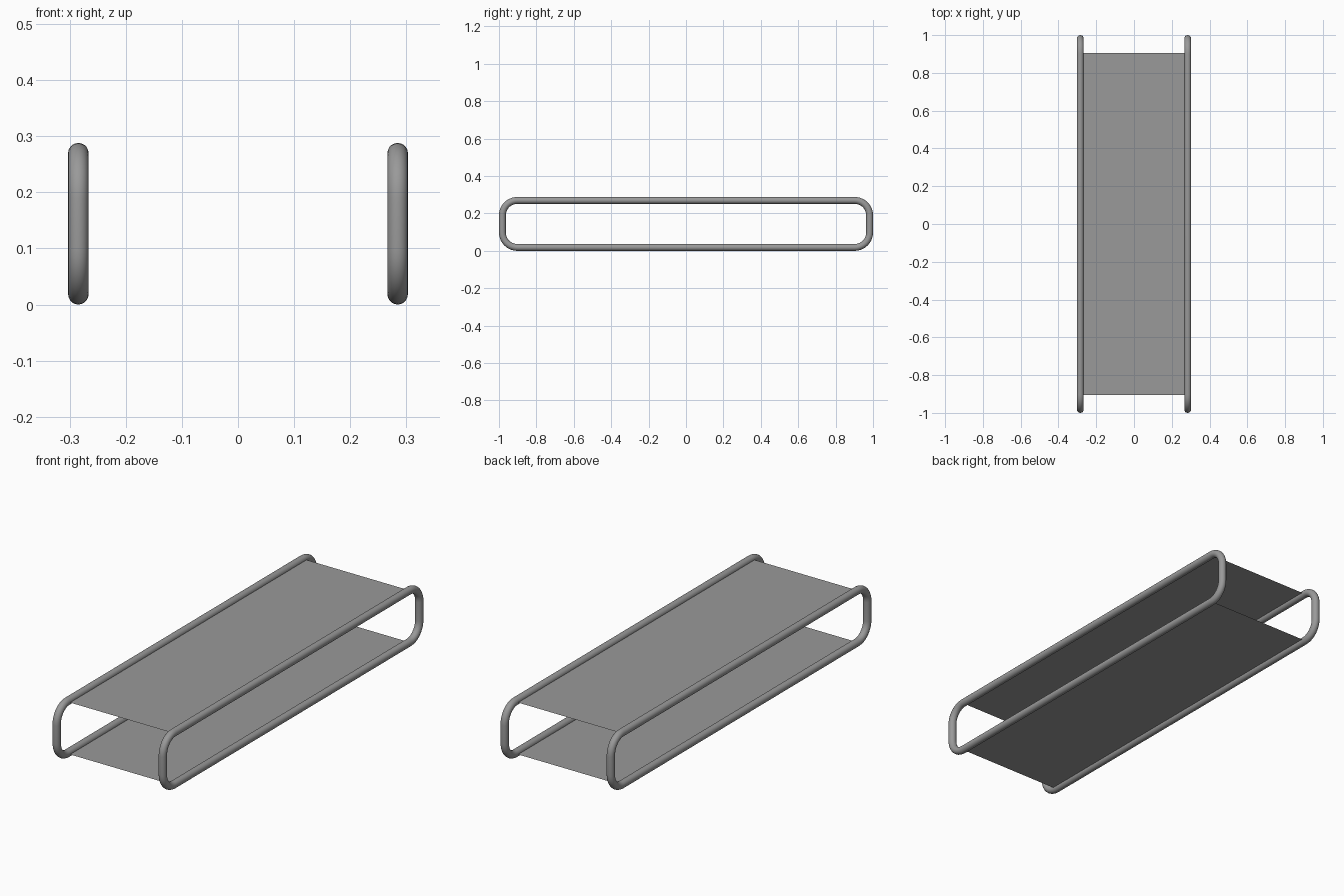
import bpy
from math import cos, sin, pi
from mathutils import Vector

cube = bpy.data.objects.get("Cube")
if cube:
    bpy.data.objects.remove(cube)

TUBE = 0.0183        # tube radius
RAIL_X = 0.2845      # rail centre line
HALF_LEN = 1 - TUBE
LOW, HIGH = TUBE, 0.288 - TUBE
BEND = 0.08          # bend radius of the centre line
SHEET_Y = 0.905

grey = bpy.data.materials.new("grey_metal")
grey.use_nodes = True
colour = (0.32, 0.32, 0.32, 1)
grey.diffuse_color = colour
grey.node_tree.nodes["Principled BSDF"].inputs["Base Color"].default_value = colour


def add_mesh(name, verts, faces):
    mesh = bpy.data.meshes.new(name)
    mesh.from_pydata(verts, [], faces)
    mesh.materials.append(grey)
    obj = bpy.data.objects.new(name, mesh)
    bpy.context.collection.objects.link(obj)
    return obj


def rounded_loop(steps=10):
    """Centre-line points and outward normals of the rail, in the YZ plane."""
    mid = (LOW + HIGH) / 2
    corners = [(1, 1), (-1, 1), (-1, -1), (1, -1)]
    loop = []
    for quarter, (sy, sz) in enumerate(corners):
        centre = Vector((0, sy * (HALF_LEN - BEND), mid + sz * ((HIGH - LOW) / 2 - BEND)))
        for i in range(steps + 1):
            a = (quarter + i / steps) * pi / 2
            out = Vector((0, cos(a), sin(a)))
            loop.append((centre + out * BEND, out))
    return loop


def add_rail(name, x, sides=20):
    """Sweep a round section around the closed loop."""
    loop = rounded_loop()
    verts = []
    for point, out in loop:
        for k in range(sides):
            a = 2 * pi * k / sides
            verts.append(point + out * TUBE * cos(a) + Vector((x + TUBE * sin(a), 0, 0)))
    n = len(loop)
    faces = []
    for i in range(n):
        j = (i + 1) % n
        for k in range(sides):
            m = (k + 1) % sides
            faces.append((i * sides + k, i * sides + m, j * sides + m, j * sides + k))
    rail = add_mesh(name, verts, faces)
    for poly in rail.data.polygons:
        poly.use_smooth = True


def add_sheet(name, z):
    """Thin flat panel running between the two rails."""
    add_mesh(name, [(-RAIL_X, -SHEET_Y, z), (RAIL_X, -SHEET_Y, z),
                    (RAIL_X, SHEET_Y, z), (-RAIL_X, SHEET_Y, z)], [(0, 1, 2, 3)])


# Side rails
add_rail("left_rail", RAIL_X)
add_rail("right_rail", -RAIL_X)

# Upper and lower panels
add_sheet("upper_panel", HIGH)
add_sheet("lower_panel", LOW)
